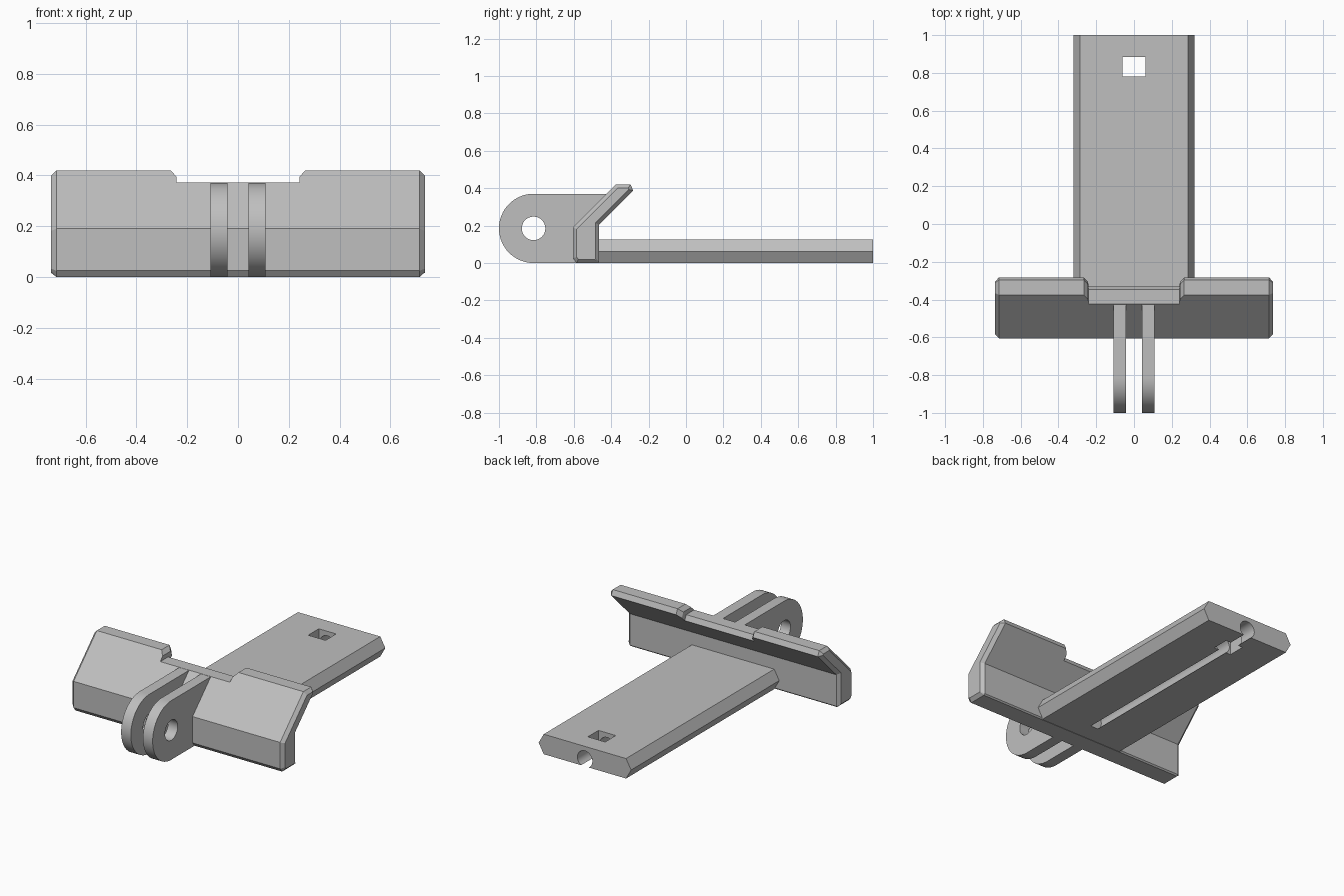
import bpy, bmesh, math
from mathutils import Vector

cube = bpy.data.objects.get("Cube")
if cube:
    bpy.data.objects.remove(cube, do_unlink=True)

grey = bpy.data.materials.new("light grey")
grey.use_nodes = True
grey.diffuse_color = (0.52, 0.52, 0.52, 1)
grey.node_tree.nodes["Principled BSDF"].inputs["Base Color"].default_value = (0.52, 0.52, 0.52, 1)


def loft(name, rings, rim=0):
    """Skin matching rings of points, cap both ends and chamfer the end rims."""
    bm = bmesh.new()
    loops = [[bm.verts.new(p) for p in ring] for ring in rings]
    for a, b in zip(loops, loops[1:]):
        for i in range(len(a)):
            j = (i + 1) % len(a)
            bm.faces.new((a[i], a[j], b[j], b[i]))
    caps = [bm.faces.new(loops[0]), bm.faces.new(loops[-1])]
    bmesh.ops.recalc_face_normals(bm, faces=bm.faces)
    if rim:
        bmesh.ops.inset_region(bm, faces=caps, thickness=rim, depth=rim, use_even_offset=True)
    bmesh.ops.dissolve_limit(bm, angle_limit=0.002, verts=bm.verts, edges=bm.edges)
    mesh = bpy.data.meshes.new(name)
    bm.to_mesh(mesh)
    bm.free()
    mesh.materials.append(grey)
    obj = bpy.data.objects.new(name, mesh)
    bpy.context.collection.objects.link(obj)
    return obj


def along_x(profile, x0, x1):
    return [[(x, y, z) for y, z in profile] for x in (x0, x1)]


def along_y(profile, y0, y1):
    return [[(x, y, z) for x, z in profile] for y in (y0, y1)]


def arc(cx, cz, r, start, end, n):
    angles = [math.radians(start + (end - start) * i / n) for i in range(n + 1)]
    return [(cx + r * math.cos(a), cz + r * math.sin(a)) for a in angles]


def cut(obj, *cutters):
    for c in cutters:
        mod = obj.modifiers.new("cut", "BOOLEAN")
        mod.operation, mod.solver, mod.object = "DIFFERENCE", "EXACT", c
    bpy.context.view_layer.objects.active = obj
    for mod in list(obj.modifiers):
        bpy.ops.object.modifier_apply(modifier=mod.name)
    for c in cutters:
        bpy.data.objects.remove(c, do_unlink=True)


def smooth(obj):
    bpy.ops.object.select_all(action="DESELECT")
    obj.select_set(True)
    bpy.context.view_layer.objects.active = obj
    bpy.ops.object.shade_smooth_by_angle(angle=math.radians(25))


# Bent cross wall: its sloping tip drops along the slope to form the middle notch
foot = [(-0.465, 0.205), (-0.465, 0.008), (-0.473, 0), (-0.585, 0), (-0.605, 0.025), (-0.605, 0.19)]
tip = [(-0.375, 0.42), (-0.297, 0.42), (-0.282, 0.388)]


def wall_ring(x, drop):
    return [(x, y, z) for y, z in foot + [(y - drop, z - drop) for y, z in tip]]


half = [(0.715, 0), (0.266, 0), (0.243, 0.024), (0.241, 0.049)]
stations = [(-x, d) for x, d in half] + half[::-1]
loft("cross_wall", [wall_ring(x, d) for x, d in stations], rim=0.02)

# Long hexagonal tongue with an underside channel and a square slot
hexagon = [(0.285, 0), (0.32, 0.0625), (0.285, 0.125), (-0.285, 0.125), (-0.32, 0.0625), (-0.285, 0)]
tongue = loft("tongue", along_y(hexagon, -0.47, 1))
channel = loft("channel_cutter", along_y(arc(0, 0.045, 0.052, 0, 345, 23), -0.35, 1.1))
square = [(-0.06, -0.1), (0.06, -0.1), (0.06, 0.3), (-0.06, 0.3)]
slot = loft("slot_cutter", along_y(square, 0.78, 0.885))
cut(tongue, channel, slot)
smooth(tongue)

# Pair of round-ended hinge lugs with a pin hole
lug = arc(-0.815, 0.185, 0.185, 90, 270, 32) + [(-0.55, 0), (-0.55, 0.2), (-0.41, 0.37)]
for side, sign in (("left", 1), ("right", -1)):
    fork = loft(side + "_hinge_lug", along_x(lug, sign * 0.042, sign * 0.109))
    pin = loft("pin_cutter", along_x(arc(-0.815, 0.185, 0.063, 0, 350, 35), -0.3, 0.3))
    cut(fork, pin)
    smooth(fork)
